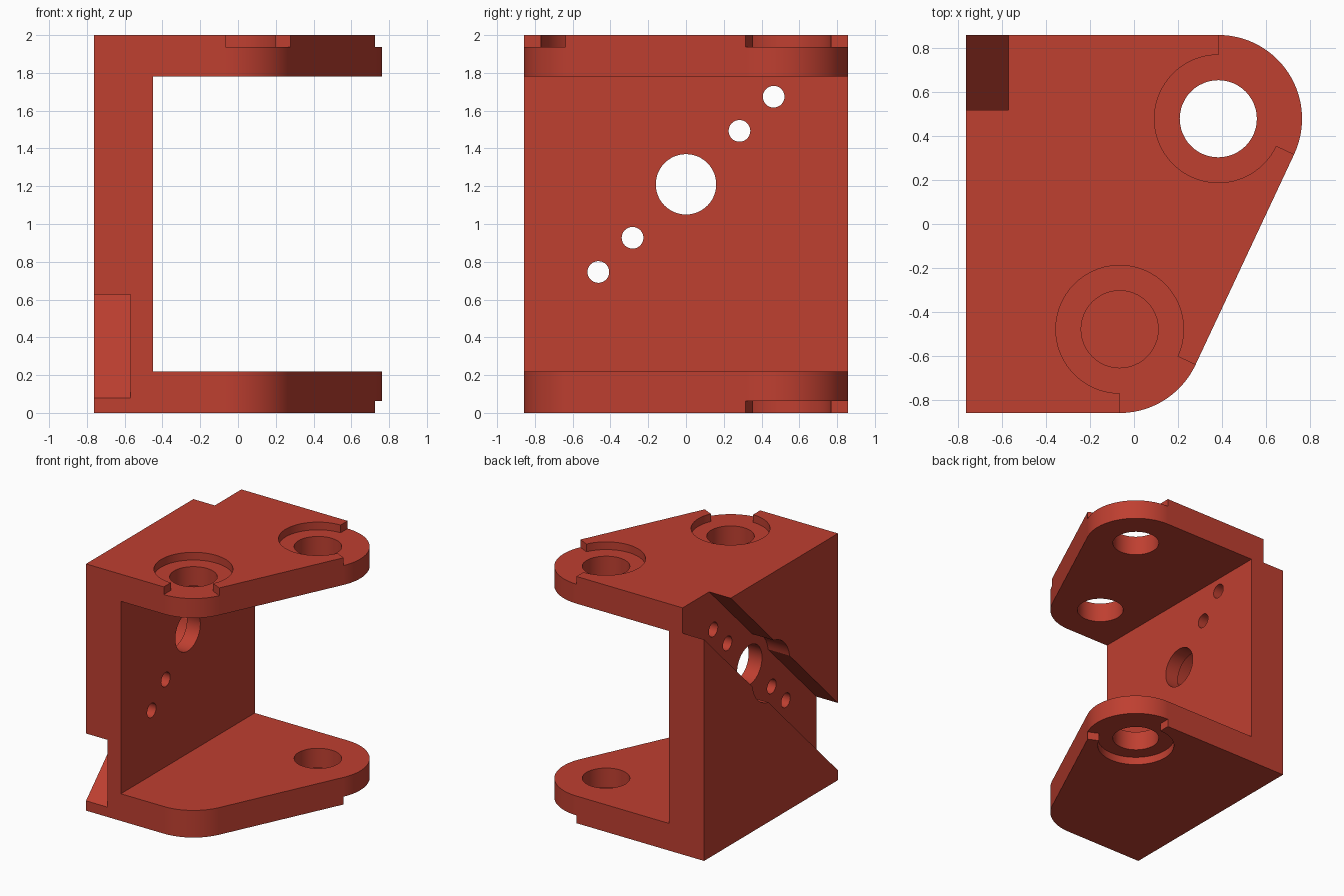
import bpy, bmesh, math
from mathutils import Matrix, Vector

if "Cube" in bpy.data.objects:
    bpy.data.objects.remove(bpy.data.objects["Cube"])

red = bpy.data.materials.new("brick red")
red.diffuse_color = (0.52, 0.05, 0.03, 1)
red.use_nodes = True
red.node_tree.nodes["Principled BSDF"].inputs["Base Color"].default_value = red.diffuse_color

HX, HY, R = 0.7625, 0.8575, 0.38
EAR_A = (HX - R, HY - R)           # rear ear centre
EAR_B = (-0.065, -HY + R)          # front ear centre
TILT = math.atan2(-(EAR_A[0] - EAR_B[0]), EAR_A[1] - EAR_B[1])  # slanted side normal
QUARTER = math.pi / 2


def arc(c, r, a0, a1, n):
    return [(c[0] + r * math.cos(a0 + (a1 - a0) * i / n),
             c[1] + r * math.sin(a0 + (a1 - a0) * i / n)) for i in range(n + 1)]


def prism(name, pts, z0, z1, matrix=None):
    """Counter-clockwise outline extruded from z0 to z1."""
    bm = bmesh.new()
    face = bm.faces.new([bm.verts.new((x, y, z0)) for x, y in pts])
    ext = bmesh.ops.extrude_face_region(bm, geom=[face])
    top = [v for v in ext["geom"] if isinstance(v, bmesh.types.BMVert)]
    bmesh.ops.translate(bm, verts=top, vec=(0, 0, z1 - z0))
    if matrix:
        bm.transform(matrix)
    bmesh.ops.recalc_face_normals(bm, faces=bm.faces)
    me = bpy.data.meshes.new(name)
    bm.to_mesh(me)
    bm.free()
    ob = bpy.data.objects.new(name, me)
    bpy.context.collection.objects.link(ob)
    me.materials.append(red)
    return ob


def rect(x0, x1, y0, y1):
    return [(x0, y0), (x1, y0), (x1, y1), (x0, y1)]


def disc(c, r, n=48):
    return arc(c, r, 0, 2 * math.pi, n)[:-1]


def recess(c, a0, a1):
    """Bearing seat that opens outward between angles a0 and a1."""
    return arc(c, 0.29, a1, a0 + 2 * math.pi, 48) + arc(c, 0.6, a0, a1, 12)


# bracket body outline
outline = ([(-HX, HY), (-HX, -HY)] + arc(EAR_B, R, -QUARTER, TILT, 20)
           + arc(EAR_A, R, TILT, QUARTER, 32))
bracket = prism("bracket", outline, 0, 2)

cutters = []


def cut(*args):
    cutters.append(prism("cutter", *args))


# opening between the two arms
cut(rect(-0.45, 1.5, -1.5, 1.5), 0.22, 1.78)

# pivot holes: rear goes through both arms, front only through the upper arm
cut(disc(EAR_A, 0.175), -0.5, 2.5)
cut(disc(EAR_B, 0.175), 1.5, 2.5)

# bearing seats
cut(recess(EAR_A, TILT, QUARTER), 1.9375, 2.3)
cut(recess(EAR_B, -QUARTER, TILT), 1.9375, 2.3)
cut(recess(EAR_A, TILT, QUARTER), -0.3, 0.0635)

# diagonal groove with round clearance on the back wall
MID, FLOOR = 1.21, -0.57
diag = Matrix.Translation((0, 0, MID)) @ Matrix.Rotation(math.pi / 4, 4, 'X')
cut(rect(-1.2, FLOOR, -2, 2), -0.193, 0.193, diag)
along_x = Matrix.Translation((0, 0, MID)) @ Matrix.Rotation(QUARTER, 4, 'Y')
cut(disc((0, 0), 0.24), -1.2, FLOOR, along_x)

# shaft hole and screw holes along the diagonal
cut(disc((0, 0), 0.16), -1.4, -0.2, along_x)
for d in (-0.464, -0.283, 0.283, 0.464):
    cut(disc((-d, d), 0.0575, 32), -1.4, -0.2, along_x)

bpy.context.view_layer.objects.active = bracket
bracket.select_set(True)
for c in cutters:
    mod = bracket.modifiers.new("cut", 'BOOLEAN')
    mod.operation, mod.solver, mod.object = 'DIFFERENCE', 'EXACT', c
    bpy.ops.object.modifier_apply(modifier=mod.name)
    bpy.data.objects.remove(c, do_unlink=True)

bpy.ops.object.shade_smooth_by_angle(angle=math.radians(30))
weighted = bracket.modifiers.new("weighted normals", 'WEIGHTED_NORMAL')
weighted.keep_sharp = True
